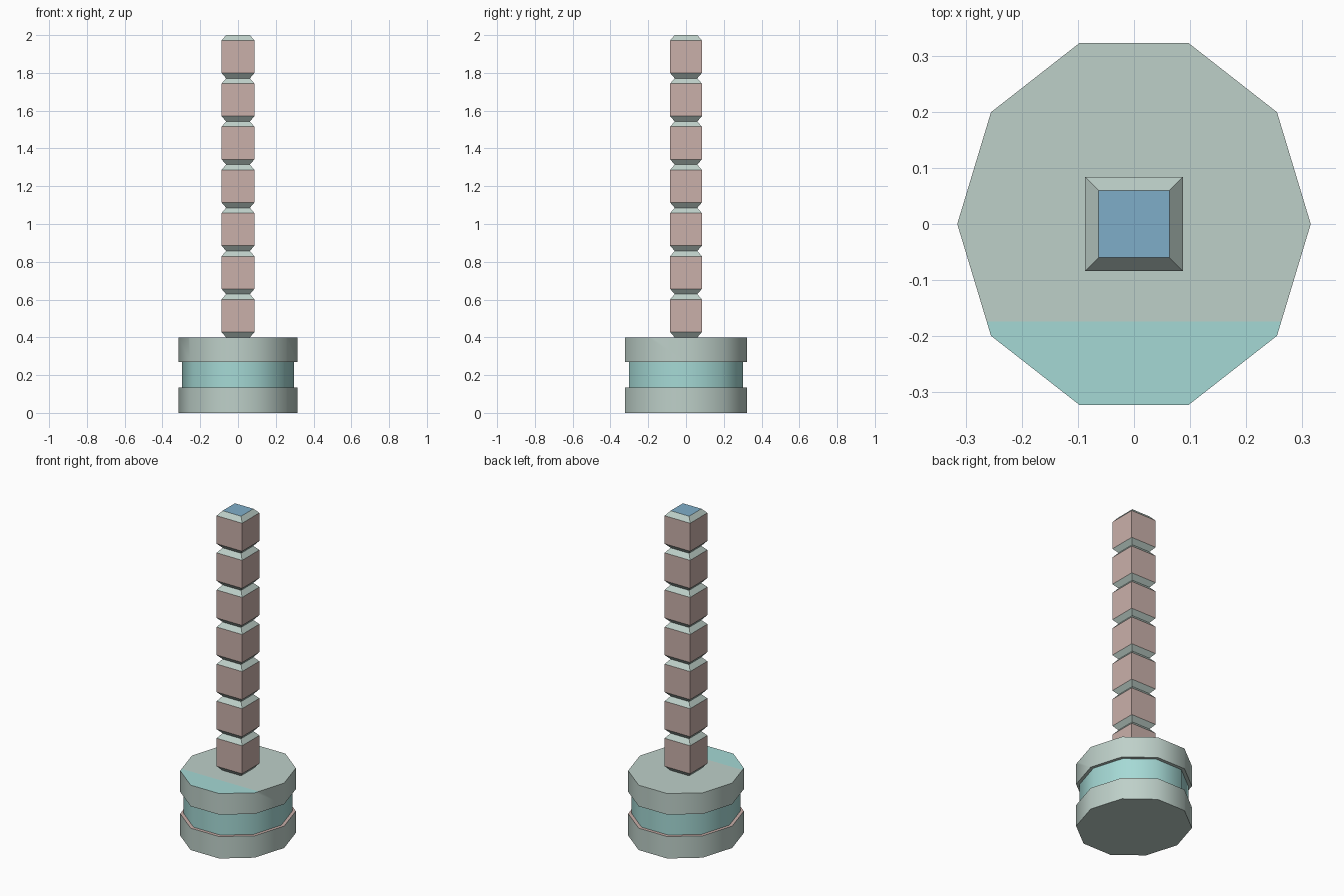
import bpy, bmesh, math

if "Cube" in bpy.data.objects:
    bpy.data.objects.remove(bpy.data.objects["Cube"])


def material(name, rgb):
    m = bpy.data.materials.new(name)
    lin = [((c / 255 + 0.055) / 1.055) ** 2.4 for c in rgb]
    m.diffuse_color = (*lin, 1)
    m.use_nodes = True
    m.node_tree.nodes["Principled BSDF"].inputs["Base Color"].default_value = m.diffuse_color
    return m


GREEN, TEAL, PINK, BLUE = range(4)
MATS = [material("pale_green", (190, 208, 201)),
        material("soft_teal", (165, 217, 213)),
        material("dusty_pink", (202, 176, 170)),
        material("muted_blue", (127, 174, 201))]


def loft(sections):
    """Stack rings of points (all with equal counts) and cap both ends."""
    bm = bmesh.new()
    rings = [[bm.verts.new(p) for p in s] for s in sections]
    n = len(rings[0])
    for a, b in zip(rings, rings[1:]):
        for i in range(n):
            j = (i + 1) % n
            bm.faces.new((a[i], a[j], b[j], b[i]))
    bm.faces.new(rings[0][::-1])
    bm.faces.new(rings[-1])
    bm.normal_update()
    return bm


def finish(bm, name, rule, smooth=False):
    bm.normal_update()
    for f in bm.faces:
        f.material_index = rule(f.calc_center_median(), f.normal)
        f.smooth = smooth
    me = bpy.data.meshes.new(name)
    bm.to_mesh(me)
    bm.free()
    for m in MATS:
        me.materials.append(m)
    if smooth:
        me.set_sharp_from_angle(angle=math.radians(45))
    ob = bpy.data.objects.new(name, me)
    bpy.context.collection.objects.link(ob)


# Ten-sided base with a recessed middle band
def decagon(z, s):
    return [(0.315 * s * math.cos(k * math.pi / 5),
             0.339 * s * math.sin(k * math.pi / 5), z) for k in range(10)]


Z1, Z2, TOP, INNER = 0.135, 0.27, 0.40, 0.938
base = loft([decagon(z, s) for z, s in
             ((0, 1), (Z1, 1), (Z1, INNER), (Z2, INNER), (Z2, 1), (TOP, 1))])

# Cut the top face so its front strip can be coloured separately
top = [f for f in base.faces if f.normal.z > 0.9 and f.calc_center_median().z > 0.39]
geom = top + [e for f in top for e in f.edges] + [v for f in top for v in f.verts]
bmesh.ops.bisect_plane(base, geom=geom, plane_co=(0, -0.174, 0), plane_no=(0, 1, 0))


def base_colour(c, n):
    if n.z > 0.9:
        if c.z < 0.3:
            return PINK                     # ledge above the lower band
        return TEAL if c.y < -0.174 else GREEN
    return TEAL if Z1 + 0.01 < c.z < Z2 - 0.01 else GREEN


finish(base, "base", base_colour, smooth=True)


# Column of seven bevelled blocks
def rectangle(z, x, y):
    return [(-x, -y, z), (x, -y, z), (x, y, z), (-x, y, z)]


COUNT, BEVEL = 7, 0.028
pitch = (2.0 - TOP) / COUNT
sections = [rectangle(TOP, 0.063, 0.06)]
for i in range(COUNT):
    z = TOP + i * pitch
    sections += [rectangle(z + BEVEL, 0.087, 0.084),
                 rectangle(z + pitch - BEVEL, 0.087, 0.084),
                 rectangle(z + pitch, 0.063, 0.06)]


def column_colour(c, n):
    if n.z > 0.95:
        return BLUE
    return PINK if abs(n.z) < 0.1 else GREEN


finish(loft(sections), "block_column", column_colour)
